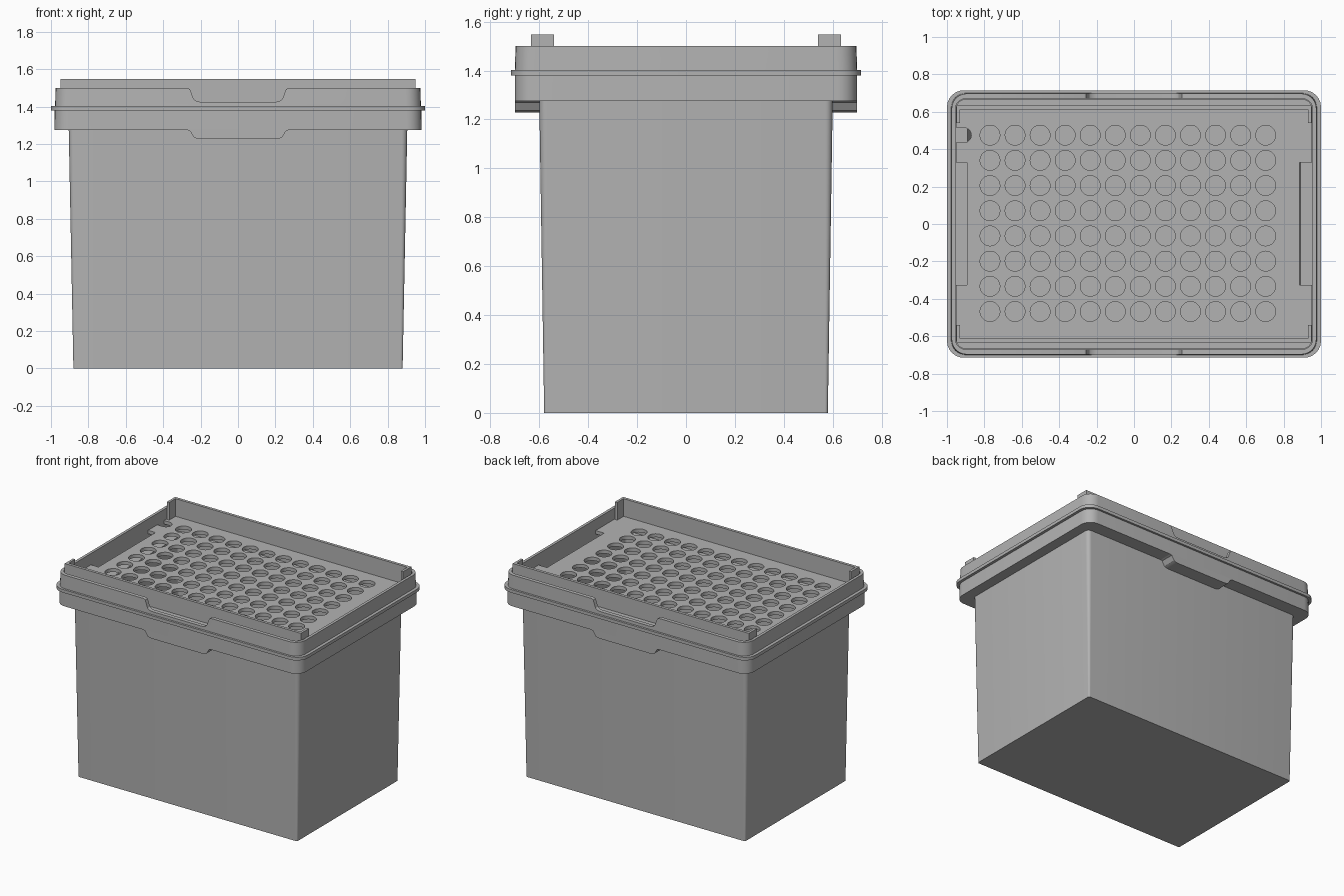
import bpy, bmesh, math

cube = bpy.data.objects.get("Cube")
if cube:
    bpy.data.objects.remove(cube)

GREY = (0.45, 0.45, 0.45, 1)
mat = bpy.data.materials.new("matte grey plastic")
mat.use_nodes = True
mat.diffuse_color = GREY
mat.node_tree.nodes["Principled BSDF"].inputs["Base Color"].default_value = GREY


def finish(bm, name):
    bmesh.ops.recalc_face_normals(bm, faces=bm.faces)
    mesh = bpy.data.meshes.new(name)
    bm.to_mesh(mesh)
    bm.free()
    mesh.materials.append(mat)
    obj = bpy.data.objects.new(name, mesh)
    bpy.context.collection.objects.link(obj)
    return obj


def activate(obj):
    bpy.ops.object.select_all(action='DESELECT')
    obj.select_set(True)
    bpy.context.view_layer.objects.active = obj


def smooth(obj):
    activate(obj)
    bpy.ops.object.shade_smooth_by_angle(angle=math.radians(32))


def cut(obj, cutter):
    cutter.hide_render = True
    mod = obj.modifiers.new("cut", 'BOOLEAN')
    mod.operation = 'DIFFERENCE'
    mod.solver = 'EXACT'
    mod.object = cutter
    activate(obj)
    bpy.ops.object.modifier_apply(modifier=mod.name)
    bpy.data.objects.remove(cutter)


def rounded_rect(hx, hy, r, seg=6):
    pts = []
    for q, (sx, sy) in enumerate([(1, 1), (-1, 1), (-1, -1), (1, -1)]):
        for i in range(seg + 1):
            a = math.pi / 2 * (q + i / seg)
            pts.append((sx * (hx - r) + r * math.cos(a), sy * (hy - r) + r * math.sin(a)))
    return pts


def loft(name, rings):
    """Skin rounded rectangles (half x, half y, radius, z) in order and cap both ends."""
    bm = bmesh.new()
    loops = [[bm.verts.new((x, y, z)) for x, y in rounded_rect(hx, hy, r)]
             for hx, hy, r, z in rings]
    n = len(loops[0])
    for a, b in zip(loops, loops[1:]):
        for i in range(n):
            j = (i + 1) % n
            bm.faces.new((a[i], a[j], b[j], b[i]))
    bm.faces.new(loops[0])
    bm.faces.new(loops[-1])
    return finish(bm, name)


def add_prism(bm, points, offset):
    face = bm.faces.new([bm.verts.new(p) for p in points])
    ext = bmesh.ops.extrude_face_region(bm, geom=[face])["geom"]
    bmesh.ops.translate(bm, vec=offset,
                        verts=[v for v in ext if isinstance(v, bmesh.types.BMVert)])


def add_box(bm, x0, x1, y0, y1, z0, z1):
    add_prism(bm, [(x0, y0, z0), (x1, y0, z0), (x1, y1, z0), (x0, y1, z0)], (0, 0, z1 - z0))


def grip_profile(z_top, z_low, z_cap):
    """Shallow tray outline with softly curved ends, closed at z_cap."""
    curve = [(0.27, 0), (0.257, 0.1), (0.247, 0.45), (0.237, 0.8), (0.222, 0.95), (0.2, 1)]
    right = [(x, z_top + (z_low - z_top) * t) for x, t in curve]
    left = [(-x, z) for x, z in reversed(right)]
    return [(0.27, z_cap)] + right + left + [(-0.27, z_cap)]


# Tapered tub with stepped collar, thin flange, ledge and hollow inside
tub = loft("tub_and_collar", [
    (0.88, 0.58, 0.012, 0), (0.905, 0.60, 0.03, 1.275),
    (0.982, 0.70, 0.08, 1.275), (0.98, 0.70, 0.08, 1.38),
    (1.0, 0.715, 0.09, 1.38), (1.0, 0.715, 0.09, 1.403),
    (0.978, 0.70, 0.08, 1.403), (0.975, 0.697, 0.08, 1.50),
    (0.955, 0.67, 0.055, 1.50), (0.955, 0.67, 0.055, 1.29),
    (0.89, 0.585, 0.02, 1.29), (0.865, 0.565, 0.01, 0.02)])

# Finger notches in the front and back of the rim
bm = bmesh.new()
for side in (-1, 1):
    add_prism(bm, [(x, side * 0.64, z) for x, z in grip_profile(1.501, 1.425, 1.56)],
              (0, side * 0.16, 0))
cut(tub, finish(bm, "notch_cutter"))
smooth(tub)

# Grip tabs hanging under the collar, front and back
for label, side in (("front", -1), ("back", 1)):
    bm = bmesh.new()
    add_prism(bm, [(x, side * 0.595, z) for x, z in grip_profile(1.275, 1.228, 1.28)],
              (0, side * 0.105, 0))
    smooth(finish(bm, label + "_grip_tab"))

# Perforated deck
DECK_TOP, DECK_LOW = 1.42, 1.395
deck = loft("rack_deck", [(0.953, 0.668, 0.055, DECK_LOW), (0.953, 0.668, 0.055, DECK_TOP)])
bm = bmesh.new()
for col in range(12):
    for row in range(8):
        cx, cy = -0.77 + 0.134 * col, -0.468 + 0.1347 * row
        ring = [(cx + 0.053 * math.cos(math.tau * i / 28),
                 cy + 0.053 * math.sin(math.tau * i / 28), 1.3) for i in range(28)]
        add_prism(bm, ring, (0, 0, 0.2))
# Long end slots and one rounded key slot
add_box(bm, -1.0, -0.893, -0.325, 0.33, 1.3, 1.5)
add_box(bm, 0.885, 1.0, -0.325, 0.33, 1.3, 1.5)
arc = [(-0.91 + 0.04 * math.cos(a), 0.475 + 0.04 * math.sin(a), 1.3)
       for a in (math.pi * (i / 12 - 0.5) for i in range(13))]
add_prism(bm, [(-1.0, 0.435, 1.3)] + arc + [(-1.0, 0.515, 1.3)], (0, 0, 0.2))
cut(deck, finish(bm, "hole_cutter"))
smooth(deck)

# Upstanding rack walls with short corner returns
for label, side in (("front", -1), ("back", 1)):
    bm = bmesh.new()
    outline = [(-0.948, 0.633), (-0.948, 0.54), (-0.93, 0.54), (-0.93, 0.612)]
    outline += [(-x, y) for x, y in reversed(outline)]
    add_prism(bm, [(x, side * y, 1.40) for x, y in outline], (0, 0, 0.148))
    finish(bm, label + "_rack_wall")
